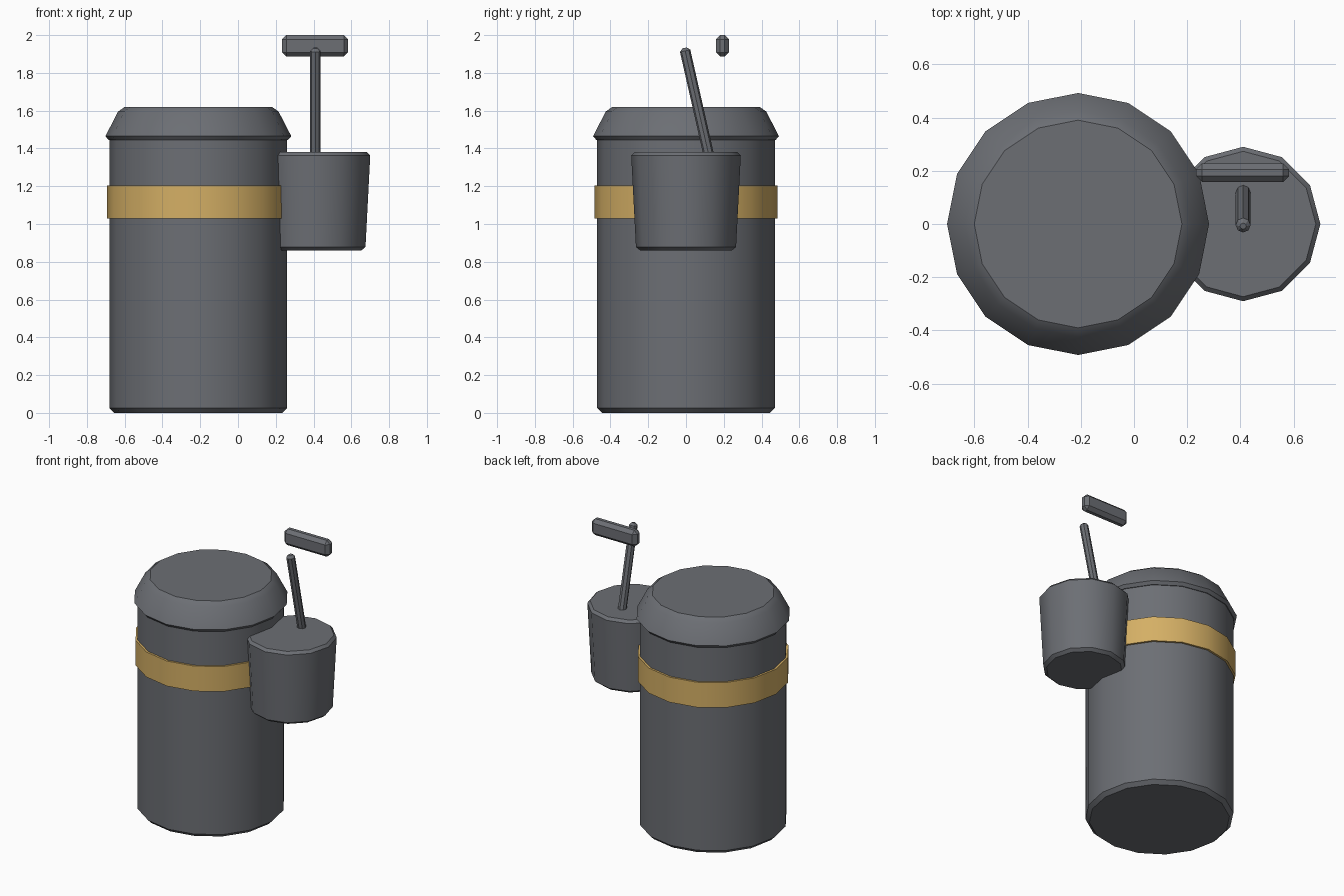
import bpy, bmesh, math
from mathutils import Vector, Matrix

if "Cube" in bpy.data.objects:
    bpy.data.objects.remove(bpy.data.objects["Cube"])


def material(name, rgb):
    m = bpy.data.materials.new(name)
    m.diffuse_color = (*rgb, 1)
    m.use_nodes = True
    m.node_tree.nodes["Principled BSDF"].inputs["Base Color"].default_value = m.diffuse_color
    return m


grey = material("slate grey", (0.15, 0.158, 0.175))
gold = material("band gold", (0.66, 0.43, 0.13))


def finish(bm, name, mat, smooth=True):
    bmesh.ops.recalc_face_normals(bm, faces=bm.faces)
    mesh = bpy.data.meshes.new(name)
    bm.to_mesh(mesh)
    bm.free()
    mesh.materials.append(mat)
    ob = bpy.data.objects.new(name, mesh)
    bpy.context.collection.objects.link(ob)
    if smooth:
        bpy.ops.object.select_all(action='DESELECT')
        ob.select_set(True)
        bpy.context.view_layer.objects.active = ob
        bpy.ops.object.shade_smooth_by_angle(angle=math.radians(36))
    return ob


def lathe(name, profile, sides, matrix, mat, smooth=True):
    """Closed turned solid from (radius, height) pairs, capped at both ends."""
    bm = bmesh.new()
    rings = [[bm.verts.new(matrix @ Vector((r * math.cos(2 * math.pi * i / sides),
                                            r * math.sin(2 * math.pi * i / sides), z)))
              for i in range(sides)] for r, z in profile]
    for low, high in zip(rings, rings[1:]):
        for i in range(sides):
            j = (i + 1) % sides
            bm.faces.new((low[i], low[j], high[j], high[i]))
    bm.faces.new(rings[0][::-1])
    bm.faces.new(rings[-1])
    return finish(bm, name, mat, smooth)


# Large container: body, band and lid share one axis
can = Matrix.Translation((-0.21, 0, 0))
lathe("container_body", [(0.445, 0), (0.47, 0.025), (0.47, 1.45)], 16, can, grey)
lathe("container_band", [(0.484, 1.03), (0.484, 1.205)], 16, can, gold)
lathe("container_lid", [(0.475, 1.445), (0.492, 1.465), (0.425, 1.595), (0.39, 1.62)],
      16, can, grey)

# Small side cup, sunk into the body
lathe("side_cup", [(0.243, 0.86), (0.265, 0.878), (0.29, 1.362), (0.273, 1.38)],
      12, Matrix.Translation((0.41, 0, 0)), grey)

# Slanted rod rising out of the cup
base, tip = Vector((0.41, 0.125, 1.345)), Vector((0.41, -0.008, 1.932))
axis = tip - base
tilt = Matrix.Translation(base) @ axis.to_track_quat('Z', 'Y').to_matrix().to_4x4()
n = axis.length
lathe("rod", [(0.014, 0), (0.028, 0.014), (0.028, n - 0.016), (0.012, n)],
      8, tilt, grey, smooth=False)

# Floating chamfered grip
bm = bmesh.new()
bmesh.ops.create_cube(bm, size=1, matrix=Matrix.Translation((0.408, 0.193, 1.943))
                      @ Matrix.Diagonal((0.35, 0.07, 0.114, 1)))
bmesh.ops.bevel(bm, geom=bm.edges[:], offset=0.023, segments=1, affect='EDGES')
finish(bm, "grip", grey, smooth=False)
